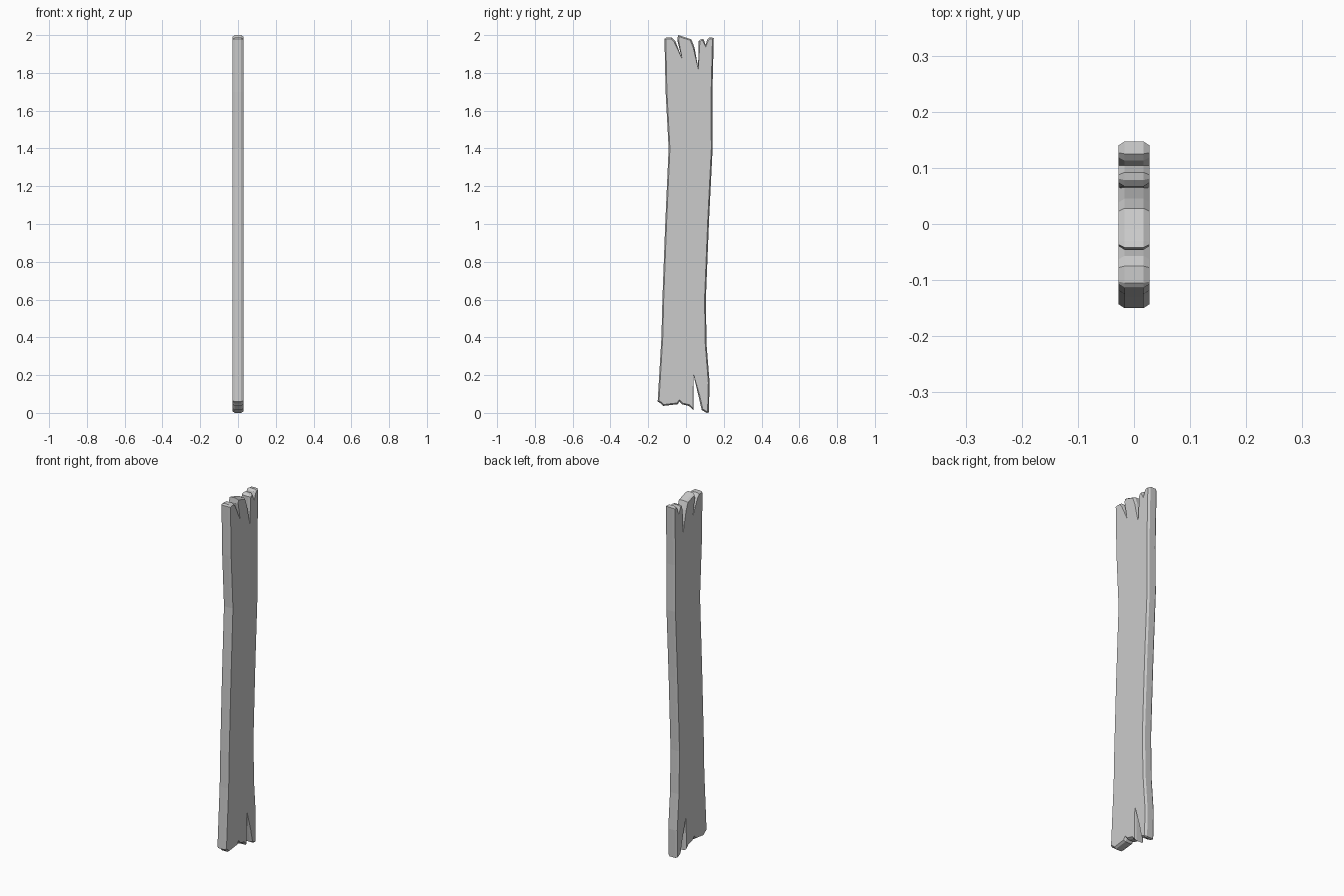
import bpy, bmesh
from mathutils import Vector

if "Cube" in bpy.data.objects:
    bpy.data.objects.remove(bpy.data.objects["Cube"])

# Splintered plank outline in the y-z plane, clockwise from lower left
OUTLINE = [
    # left edge
    (-.150, .06), (-.130, .40), (-.125, .60), (-.110, 1.0), (-.092, 1.40),
    (-.108, 1.70), (-.114, 1.98),
    # broken top end with splits
    (-.105, 1.987), (-.075, 1.987), (-.057, 1.968), (-.024, 1.885), (-.046, 1.973),
    (-.042, 2.0), (-.030, 1.997), (-.010, 1.99), (.028, 1.978), (.045, 1.935),
    (.064, 1.83), (.067, 1.968), (.078, 1.978), (.092, 1.98), (.104, 1.948),
    (.113, 1.978), (.125, 1.988), (.147, 1.985),
    # right edge
    (.139, 1.66), (.141, 1.40), (.122, 1.02), (.105, .60), (.109, .36), (.125, .16),
    # broken bottom end with one long split
    (.121, .003), (.110, .0), (.083, .015), (.066, .09), (.041, .195), (.040, .015),
    (.015, .037), (-.020, .045), (-.034, .060), (-.044, .046), (-.120, .037),
    (-.133, .050),
]
HALF, RIM, INSET = .028, .017, .007


def inset_outline(points, amount):
    """Move each point inward along its mitre, limited at sharp tips."""
    pts = [Vector(p) for p in points]
    result = []
    for i, p in enumerate(pts):
        a = (p - pts[i - 1]).normalized()
        b = (pts[(i + 1) % len(pts)] - p).normalized()
        na, nb = Vector((a.y, -a.x)), Vector((b.y, -b.x))
        n = (na + nb).normalized()
        result.append(p + n * amount * min(1 / max(n.dot(na), .1), 1.5))
    return result


# Four rings give a straight rim with chamfers on both faces
bm = bmesh.new()
inner = inset_outline(OUTLINE, INSET)
rings = []
for x, outline in ((-HALF, inner), (-RIM, OUTLINE), (RIM, OUTLINE), (HALF, inner)):
    rings.append([bm.verts.new((x, p[0], p[1])) for p in outline])
n = len(OUTLINE)
for r, s in zip(rings, rings[1:]):
    for i in range(n):
        j = (i + 1) % n
        bm.faces.new((r[i], r[j], s[j], s[i]))
caps = [bm.faces.new(rings[0]), bm.faces.new(rings[-1][::-1])]
bmesh.ops.recalc_face_normals(bm, faces=bm.faces)
bmesh.ops.triangulate(bm, faces=caps)

mesh = bpy.data.meshes.new("wooden_plank")
bm.to_mesh(mesh)
bm.free()
plank = bpy.data.objects.new("wooden_plank", mesh)
bpy.context.collection.objects.link(plank)
